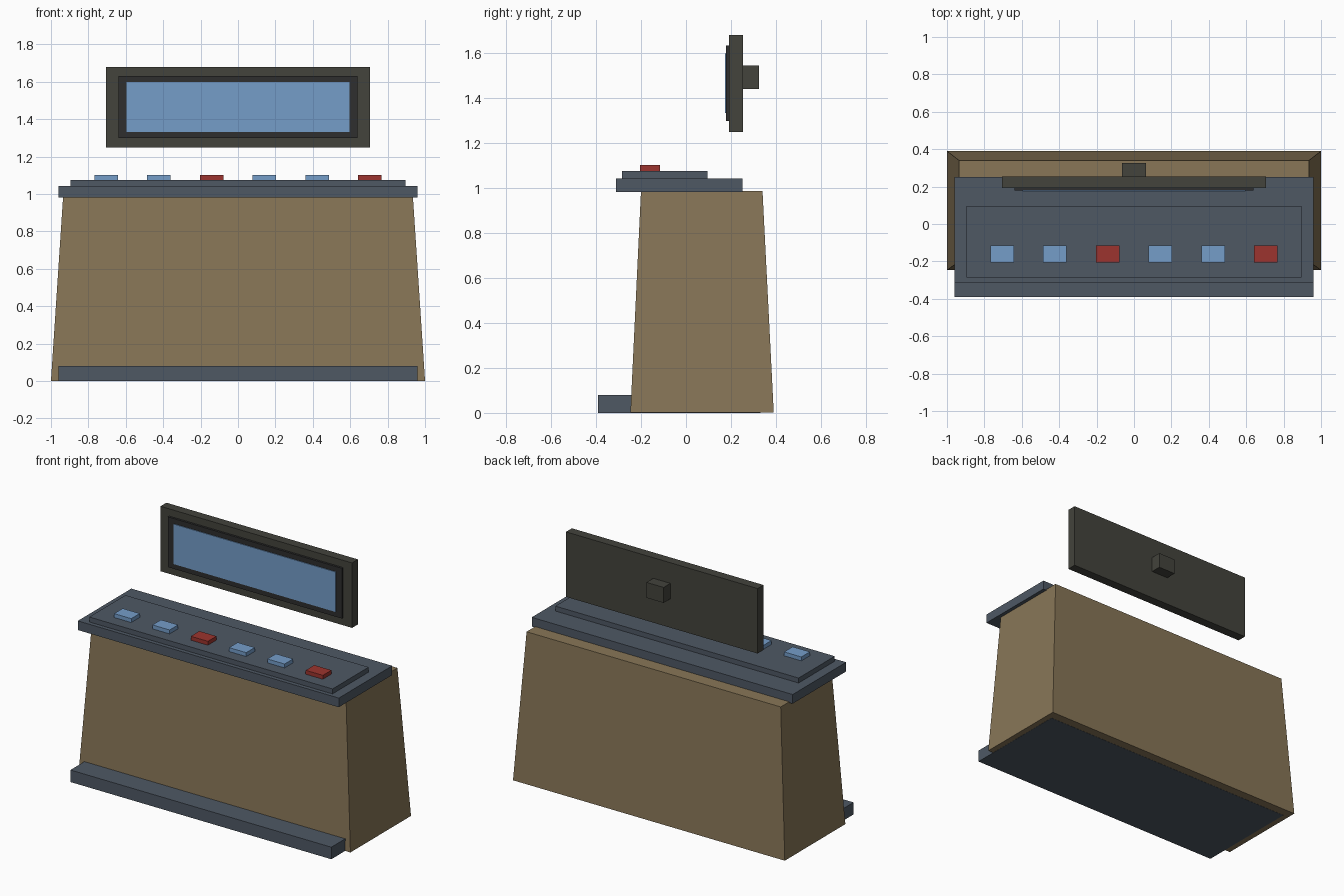
import bpy
import bmesh

if "Cube" in bpy.data.objects:
    bpy.data.objects.remove(bpy.data.objects["Cube"])


def material(name, rgb):
    """Flat colour from 0-255 sRGB values, stored as linear."""
    lin = [((c / 255 + 0.055) / 1.055) ** 2.4 for c in rgb]
    m = bpy.data.materials.new(name)
    m.diffuse_color = (*lin, 1)
    m.use_nodes = True
    m.node_tree.nodes["Principled BSDF"].inputs["Base Color"].default_value = m.diffuse_color
    return m


TAN = material("tan_panel", (136, 118, 87))
SLATE = material("slate_trim", (78, 88, 100))
BLUE = material("light_blue", (117, 157, 201))
RED = material("red_button", (156, 52, 46))
OLIVE = material("dark_olive", (67, 67, 60))
BLACK = material("charcoal_bezel", (46, 46, 46))


def block(name, mat, x, y, z, top_x=None, top_y=None):
    """Box from (min, max) ranges, with optional different ranges at the top."""
    bm = bmesh.new()
    bmesh.ops.create_cube(bm, size=1)
    for v in bm.verts:
        high = v.co.z > 0
        rx = top_x if high and top_x else x
        ry = top_y if high and top_y else y
        v.co = (rx[v.co.x > 0], ry[v.co.y > 0], z[high])
    mesh = bpy.data.meshes.new(name)
    bm.to_mesh(mesh)
    bm.free()
    mesh.materials.append(mat)
    ob = bpy.data.objects.new(name, mesh)
    bpy.context.collection.objects.link(ob)
    return ob


def sym(h):
    return (-h, h)


# Tapered cabinet and the foot plate that runs under it
block("cabinet", TAN, sym(1.0), (-0.247, 0.39), (0.001, 0.987),
      top_x=sym(0.935), top_y=(-0.20, 0.34))
block("foot_plate", SLATE, sym(0.96), (-0.39, 0.33), (0, 0.08))

# Stepped control desk
block("desk_top", SLATE, sym(0.96), (-0.312, 0.25), (0.981, 1.042))
block("control_panel", SLATE, sym(0.895), (-0.285, 0.095), (1.04, 1.075))

# Row of buttons, every third one red
for i in range(6):
    cx = (i - 2.5) * 0.282
    block(f"button_{i + 1}", RED if i % 3 == 2 else BLUE,
          (cx - 0.063, cx + 0.063), (-0.205, -0.115), (1.07, 1.101))

# Floating monitor with bezel, screen and rear mount
block("monitor_frame", OLIVE, sym(0.705), (0.192, 0.254), (1.248, 1.68))
block("monitor_bezel", BLACK, sym(0.64), (0.178, 0.195), (1.298, 1.632))
block("screen", BLUE, sym(0.597), (0.173, 0.180), (1.332, 1.598))
block("rear_mount", OLIVE, sym(0.063), (0.25, 0.325), (1.44, 1.543))
